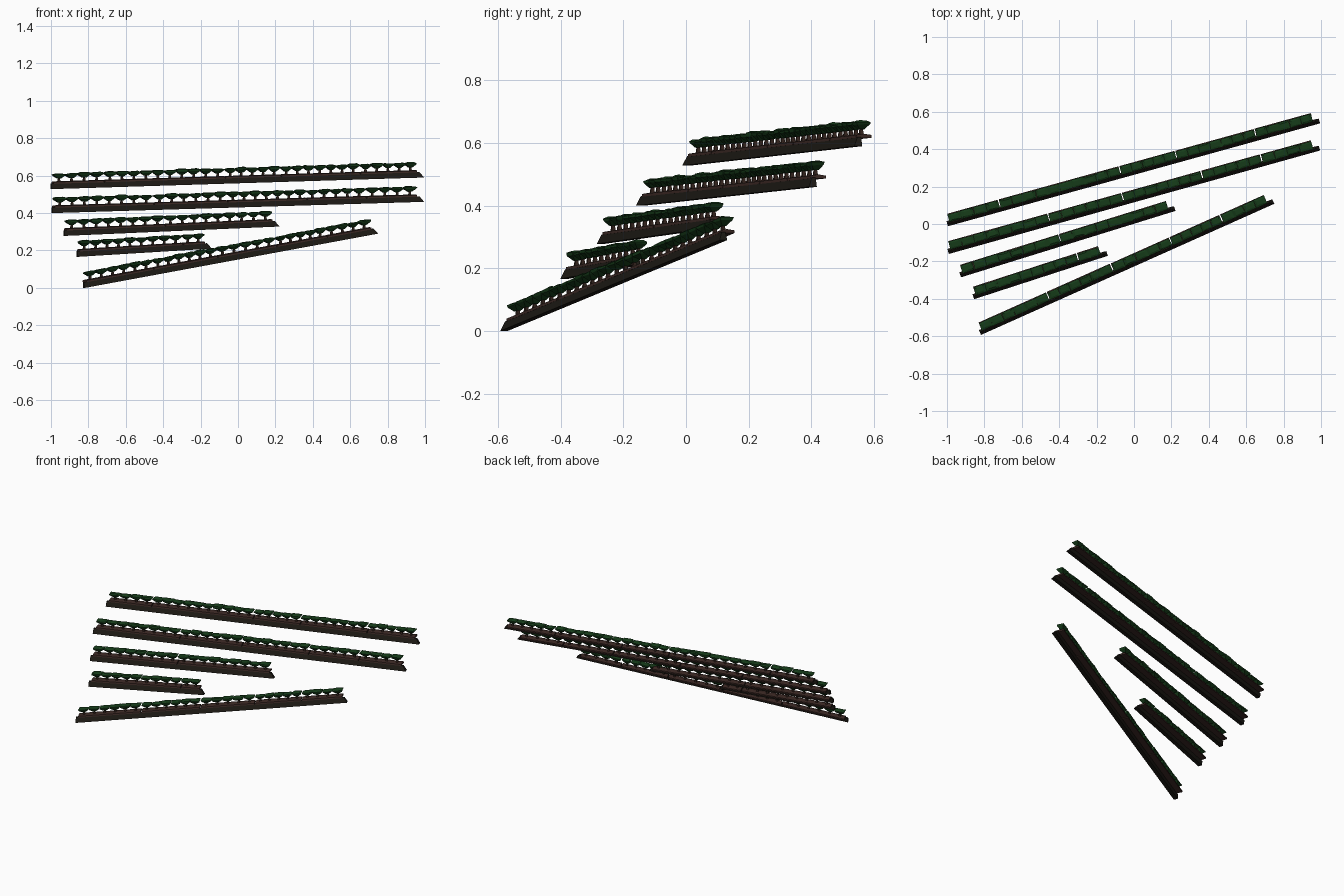
import bpy, bmesh, math, random
from mathutils import Vector

if "Cube" in bpy.data.objects:
    bpy.data.objects.remove(bpy.data.objects["Cube"])

random.seed(4)


def mat(name, col):
    m = bpy.data.materials.new(name)
    m.diffuse_color = (*col, 1)
    m.use_nodes = True
    m.node_tree.nodes["Principled BSDF"].inputs["Base Color"].default_value = m.diffuse_color
    return m


STONE = mat("dark_wall", (0.012, 0.010, 0.007))
SOIL = mat("soil", (0.045, 0.022, 0.018))
BARK = mat("bark", (0.035, 0.018, 0.013))
LEAF = mat("leaf", (0.008, 0.045, 0.010))


def finish(bm, name, material):
    bmesh.ops.recalc_face_normals(bm, faces=bm.faces)
    me = bpy.data.meshes.new(name)
    bm.to_mesh(me)
    bm.free()
    me.materials.append(material)
    ob = bpy.data.objects.new(name, me)
    bpy.context.collection.objects.link(ob)
    return ob


def loft(bm, rings):
    """Skin a list of equal closed rings and cap both ends."""
    vs = [[bm.verts.new(c) for c in r] for r in rings]
    n = len(vs[0])
    for a, b in zip(vs, vs[1:]):
        for i in range(n):
            j = (i + 1) % n
            bm.faces.new((a[i], a[j], b[j], b[i]))
    bm.faces.new(vs[0])
    bm.faces.new(vs[-1])


def row_frame(a, b):
    """Return a (along, across, up) -> world function and the row length."""
    a, b = Vector(a), Vector(b)
    d = (b - a).normalized()
    n = Vector((-d.y, d.x, 0)).normalized()
    return (lambda s, p, z: a + d * s + n * p + Vector((0, 0, z))), (b - a).length


def jit(v):
    return random.uniform(-v, v)


def ring(at, s, p, z, rs, rp, wob=0.0):
    return [at(s + sx * rs + jit(wob), p + sp * rp + jit(wob), z + jit(wob))
            for sx, sp in ((-1, -1), (1, -1), (1, 1), (-1, 1))]


WALL = [(0, 0), (0.016, 0.030), (0.028, 0.030), (0.026, 0)]
BED = [(0.014, 0.028), (0.016, 0.037), (0.040, 0.041), (0.066, 0.037), (0.066, 0.028)]

# front foot of each terrace: start, end, places where the planting bed is broken
ROWS = [
    ((-0.995, -0.012, 0.528), (0.995, 0.538, 0.590), (0.30, 0.97, 1.28, 1.72)),
    ((-0.990, -0.160, 0.400), (0.995, 0.393, 0.460), (0.57, 0.98, 1.42, 1.75)),
    ((-0.925, -0.285, 0.278), (0.222, 0.070, 0.328), (0.57,)),
    ((-0.855, -0.402, 0.166), (-0.140, -0.170, 0.210), (0.60,)),
    ((-0.818, -0.593, 0.000), (0.750, 0.108, 0.290), (0.42, 0.80, 1.15, 1.45)),
]

for k, (a, b, cuts) in enumerate(ROWS, 1):
    at, length = row_frame(a, b)

    # retaining wall, battered on its front
    bm = bmesh.new()
    loft(bm, [[at(0 if e == 0 else length - z * 0.7, p, z) for p, z in WALL] for e in (0, 1)])
    finish(bm, f"terrace_wall_{k}", STONE)

    bed, trunks, leaves = bmesh.new(), bmesh.new(), bmesh.new()
    stops = [0.015, *cuts, length - 0.028]
    for s0, s1 in zip(stops, stops[1:]):
        # planting bed segment
        s1 -= 0.006
        off = jit(0.001)
        loft(bed, [[at(s, p + off, z) for p, z in BED] for s in (s0, s1)])

        # bushes: thin trunk under a fan-shaped crown
        count = max(1, round((s1 - s0) / 0.065))
        step = (s1 - s0) / count
        for i in range(count):
            s, p = s0 + (i + 0.5) * step, 0.040 + off
            h = 0.079 + jit(0.003)
            loft(trunks, [ring(at, s, p, 0.038, 0.007, 0.007),
                          ring(at, s, p, 0.062, 0.004, 0.004)])
            loft(leaves, [ring(at, s, p, 0.056, 0.010, 0.008, 0.001),
                          ring(at, s, p, 0.071, step * 0.44, 0.021, 0.002),
                          ring(at, s, p, h, step * 0.50, 0.022, 0.002),
                          ring(at, s, p, h + 0.005, step * 0.28, 0.012, 0.002)])
    finish(bed, f"planting_bed_{k}", SOIL)
    finish(trunks, f"bush_trunks_{k}", BARK)
    finish(leaves, f"bush_crowns_{k}", LEAF)
